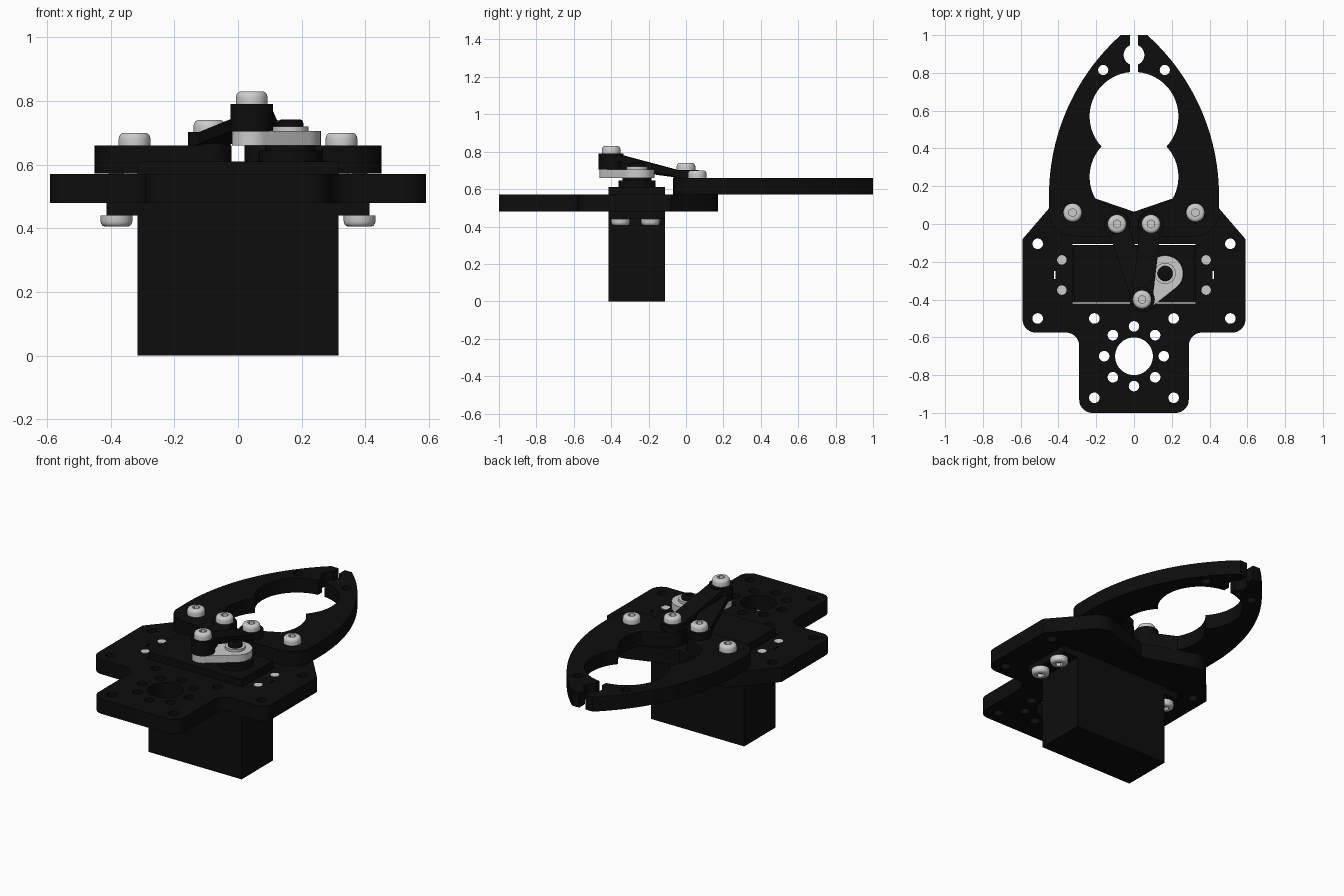
import bpy, bmesh
from math import sin, cos, radians, degrees, atan2, acos, hypot, pi

if "Cube" in bpy.data.objects:
    bpy.data.objects.remove(bpy.data.objects["Cube"])

black = bpy.data.materials.new("black_plastic")
black.diffuse_color = (0.004, 0.004, 0.004, 1)
black.use_nodes = True
black.node_tree.nodes["Principled BSDF"].inputs["Base Color"].default_value = black.diffuse_color


def arc(cx, cy, r, a0, a1, n=12):
    """Points along an arc, angles in degrees."""
    return [(cx + r * cos(radians(a0 + (a1 - a0) * i / n)),
             cy + r * sin(radians(a0 + (a1 - a0) * i / n))) for i in range(n + 1)]


def circle(cx, cy, r, n=32):
    return arc(cx, cy, r, 0, 360, n)[:-1]


def rect(x0, x1, y0, y1):
    return [(x0, y0), (x1, y0), (x1, y1), (x0, y1)]


def taper(p, r0, q, r1):
    """Outline around two circles of different size."""
    dx, dy = q[0] - p[0], q[1] - p[1]
    d, b = degrees(atan2(dy, dx)), degrees(acos((r0 - r1) / hypot(dx, dy)))
    return arc(*p, r0, d + b, d + 360 - b, 32) + arc(*q, r1, d - b, d + b, 20)


def slab(name, loops, z0, z1, mat=black):
    """Flat part: first loop is the outline, the others are holes."""
    cu = bpy.data.curves.new(name, 'CURVE')
    cu.dimensions, cu.fill_mode = '2D', 'BOTH'
    cu.extrude = (z1 - z0) / 2
    for pts in loops:
        s = cu.splines.new('POLY')
        s.points.add(len(pts) - 1)
        for p, (x, y) in zip(s.points, pts):
            p.co = (x, y, 0, 1)
        s.use_cyclic_u = True
    tmp = bpy.data.objects.new(name + "_tmp", cu)
    bpy.context.collection.objects.link(tmp)
    bpy.context.view_layer.update()
    me = bpy.data.meshes.new_from_object(tmp.evaluated_get(
        bpy.context.evaluated_depsgraph_get()))
    bpy.data.objects.remove(tmp)
    bm = bmesh.new()
    bm.from_mesh(me)
    bpy.data.meshes.remove(me)
    bmesh.ops.translate(bm, verts=bm.verts, vec=(0, 0, (z0 + z1) / 2))
    return finish(name, bm, mat)


def finish(name, bm, mat=None):
    bmesh.ops.remove_doubles(bm, verts=bm.verts, dist=1e-5)
    bmesh.ops.recalc_face_normals(bm, faces=bm.faces)
    me = bpy.data.meshes.new(name)
    bm.to_mesh(me)
    bm.free()
    if mat:
        me.materials.append(mat)
    ob = bpy.data.objects.new(name, me)
    bpy.context.collection.objects.link(ob)
    return ob


def screw(name, x, y, z, length, up=1, h=0.04, mat=None, r=0.05, shaft=0.025):
    """Button-head screw with hex socket; z is the underside of the head."""
    k = r / 0.05
    prof = [(0, .45 * h, 1), (.022 * k, .45 * h, 1), (.022 * k, h, 1), (.036 * k, h, 0),
            (.043 * k, .92 * h, 0), (.048 * k, .75 * h, 0), (r, .5 * h, 0), (r, 0, 0),
            (shaft, 0, 0), (shaft, -length, 0), (0, -length, 0)]
    bm = bmesh.new()
    n, rings = 36, []
    for rr, zz, hexed in prof:
        ring = []
        for i in range(n):
            a = 360 * i / n
            f = cos(pi / 6) / cos(radians((a + 30) % 60 - 30)) if hexed else 1
            ring.append(bm.verts.new((x + rr * f * cos(radians(a)),
                                      y + rr * f * sin(radians(a)), z + up * zz)))
        rings.append(ring)
    for a, b in zip(rings, rings[1:]):
        for i in range(n):
            bm.faces.new((a[i], a[(i + 1) % n], b[(i + 1) % n], b[i]))
    bmesh.ops.dissolve_degenerate(bm, dist=1e-6, edges=bm.edges)
    return finish(name, bm, mat)


# base plate: right half outline mirrored to the left
half = ([(0, 0.065)] + arc(0.325, 0.06, 0.11, 109, 44) + [(0.59, -0.08)]
        + arc(0.52, -0.505, 0.07, 0, -90) + arc(0.36, -0.645, 0.07, 90, 180)
        + arc(0.22, -0.93, 0.07, 0, -90))
outline = half + [(-x, y) for x, y in reversed(half[1:])]
holes = [rect(-0.325, 0.325, -0.42, -0.105), circle(0, -0.7, 0.1, 48)]
holes += [circle(*p, 0.028, 24) for p in circle(0, -0.7, 0.158, 8)]
for s in (-1, 1):
    holes += [circle(s * x, y, 0.028, 24) for x, y in
              ((0.51, -0.105), (0.51, -0.5), (0.21, -0.5), (0.21, -0.92))]
    holes.append(sorted_slot := rect(s * 0.42 - 0.004, s * 0.42 + 0.004, -0.292, -0.25))
slab("base_plate", [outline] + holes, 0.48, 0.57)

# gripper fingers
finger = (arc(0.09, 0, 0.07, 110, 270) + arc(0.325, 0.06, 0.125, -85, 0)
          + arc(-0.691, 0.15, 1.141, 0, 48.2, 32) + [(0.022, 1.0)]
          + arc(0, 0.895, 0.055, 66.4, -66.4, 16)
          + arc(0, 0.57, 0.235, 84.6, -42.9, 28) + arc(0, 0.25, 0.235, 42.9, -30, 18))
for s, side in ((-1, "left"), (1, "right")):
    slab(side + "_finger", [[(s * x, y) for x, y in finger],
                            circle(s * 0.163, 0.815, 0.027, 24)], 0.572, 0.66)
    screw(side + "_finger_pivot_screw", s * 0.325, 0.06, 0.66, 0.17)
    screw(side + "_link_screw", s * 0.09, 0, 0.70, 0.12)
    for y in (-0.19, -0.35):
        screw(side + "_servo_screw", s * 0.382, y, 0.44, 0.132, up=-1, h=0.035)

# servo: body, mounting ears, stepped output hub
slab("servo_body", [rect(-0.315, 0.315, -0.415, -0.112)], 0, 0.61)
for s, side in ((-1, "left"), (1, "right")):
    slab(side + "_servo_ear", [rect(*sorted((s * 0.31, s * 0.413)), -0.415, -0.112)], 0.44, 0.48)
hub, crank = (0.165, -0.262), (0.043, -0.4)
slab("servo_hub_lower", [circle(*hub, 0.1, 48)], 0.61, 0.645)
slab("servo_hub_upper", [circle(*hub, 0.078, 48)], 0.645, 0.66)

# servo horn with collar and centre screw
slab("servo_horn", [taper(hub, 0.095, crank, 0.062)], 0.66, 0.705, None)
slab("horn_collar", [circle(*hub, 0.056, 40)], 0.705, 0.72, None)
screw("horn_screw", *hub, 0.72, 0.03, h=0.022, r=0.04, shaft=0.02, mat=black)


# links: flat round ends joined by a sloping bar
def link(name, p, z0, q, z1, t=0.043, w=0.055):
    dx, dy = q[0] - p[0], q[1] - p[1]
    L = hypot(dx, dy)
    ux, uy = dx / L, dy / L
    bm = bmesh.new()
    for (x, y), z in ((p, z0), (q, z1)):
        c = bmesh.ops.create_cone(bm, cap_ends=True, segments=40, radius1=0.067,
                                  radius2=0.067, depth=t)
        bmesh.ops.translate(bm, verts=c["verts"], vec=(x, y, z + t / 2))
    bar = bmesh.ops.create_cube(bm, size=1)["verts"]
    for v in bar:
        end, z = (p, z0) if v.co.x < 0 else (q, z1)
        inset = 0.035 if v.co.x < 0 else -0.035
        side = w * 2 * v.co.y
        v.co = (end[0] + ux * inset - uy * side, end[1] + uy * inset + ux * side,
                z + t / 2 + v.co.z * (t - 0.006))
    finish(name, bm, black)


link("left_link", (-0.09, 0), 0.659, crank, 0.704)
link("right_link", (0.09, 0), 0.659, crank, 0.747)
screw("crank_screw", *crank, 0.79, 0.12)

# smooth round sides, keep edges crisp
for ob in bpy.context.scene.objects:
    ob.select_set(True)
    bpy.context.view_layer.objects.active = ob
bpy.ops.object.shade_smooth_by_angle(angle=radians(30))
